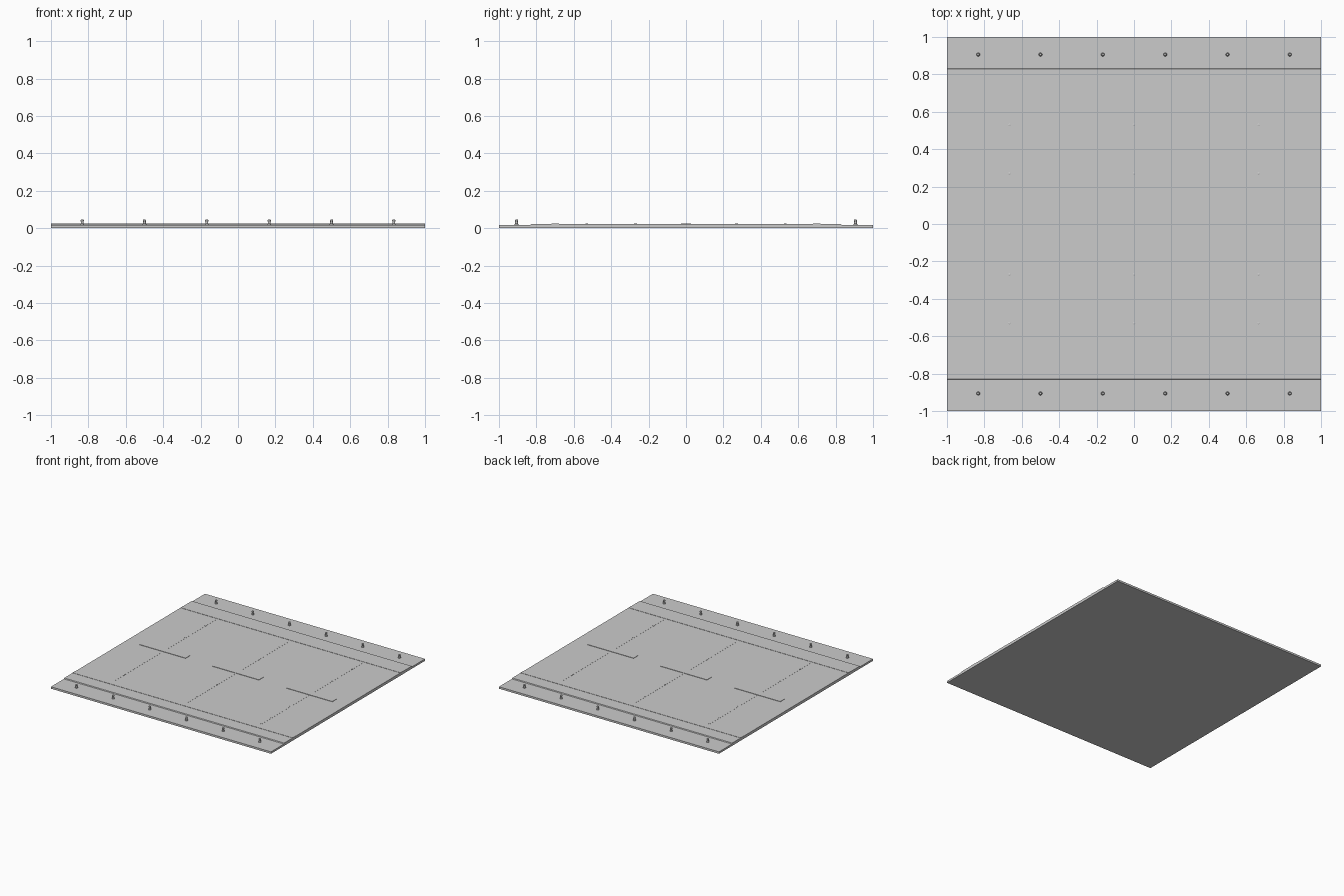
import bpy, bmesh

if "Cube" in bpy.data.objects:
    bpy.data.objects.remove(bpy.data.objects["Cube"])

grey = bpy.data.materials.new("concrete_grey")
grey.diffuse_color = (0.6, 0.6, 0.6, 1)
grey.use_nodes = True
grey.node_tree.nodes["Principled BSDF"].inputs["Base Color"].default_value = grey.diffuse_color


def finish(bm, name):
    me = bpy.data.meshes.new(name)
    bmesh.ops.recalc_face_normals(bm, faces=bm.faces)
    bm.to_mesh(me)
    bm.free()
    me.materials.append(grey)
    ob = bpy.data.objects.new(name, me)
    bpy.context.collection.objects.link(ob)
    return ob


def extrude_x(name, profile, x0, x1):
    """Extrude a closed (y, z) profile along x."""
    bm = bmesh.new()
    face = bm.faces.new([bm.verts.new((x0, y, z)) for y, z in profile])
    new = bmesh.ops.extrude_face_region(bm, geom=[face])["geom"]
    verts = [g for g in new if isinstance(g, bmesh.types.BMVert)]
    bmesh.ops.translate(bm, verts=verts, vec=(x1 - x0, 0, 0))
    return finish(bm, name)


def plate(name, x, y, hx, hy, z0, z1):
    return extrude_x(name, [(y - hy, z0), (y + hy, z0), (y + hy, z1), (y - hy, z1)],
                     x - hx, x + hx)


def lathe(name, x, y, rings, sides=12):
    """Closed round part from (radius, z) rings."""
    from math import cos, sin, tau
    bm = bmesh.new()
    loops = [[bm.verts.new((x + r * cos(tau * i / sides), y + r * sin(tau * i / sides), z))
              for i in range(sides)] for r, z in rings]
    for a, b in zip(loops, loops[1:]):
        for i in range(sides):
            j = (i + 1) % sides
            bm.faces.new((a[i], a[j], b[j], b[i]))
    bm.faces.new(loops[0][::-1])
    bm.faces.new(loops[-1])
    return finish(bm, name)


LOW, DECK = 0.016, 0.0225

# Base slab: low outer ledges and a raised middle deck
half = [(1, 0), (1, LOW), (0.832, LOW), (0.828, DECK)]
extrude_x("slab", half + [(-y, z) for y, z in reversed(half)], -1, 1)

# Long raised strips beside each ledge
for s in (-1, 1):
    plate("edge_strip", 0, s * 0.7, 1, 0.02, DECK - 0.003, DECK + 0.002)

# Three repeating bays: cross seam, small studs and a central bar
for x in (-2 / 3, 0, 2 / 3):
    plate("cross_seam", x, 0, 0.005, 0.65, DECK - 0.003, DECK + 0.0008)
    plate("centre_bar", x, 0, 0.21, 0.028, DECK - 0.003, DECK + 0.003)
    for y in (-0.53, -0.27, 0.27, 0.53):
        lathe("stud", x, y, [(0.007, DECK - 0.003), (0.007, DECK + 0.002),
                             (0.004, DECK + 0.003)], 8)

# Bollards along both ledges
for s in (-1, 1):
    for i in range(6):
        lathe("bollard", -5 / 6 + i / 3, s * 0.906,
              [(0.01, LOW - 0.002), (0.01, 0.022), (0.007, 0.026), (0.007, 0.035),
               (0.009, 0.038), (0.009, 0.043), (0.006, 0.046)])
